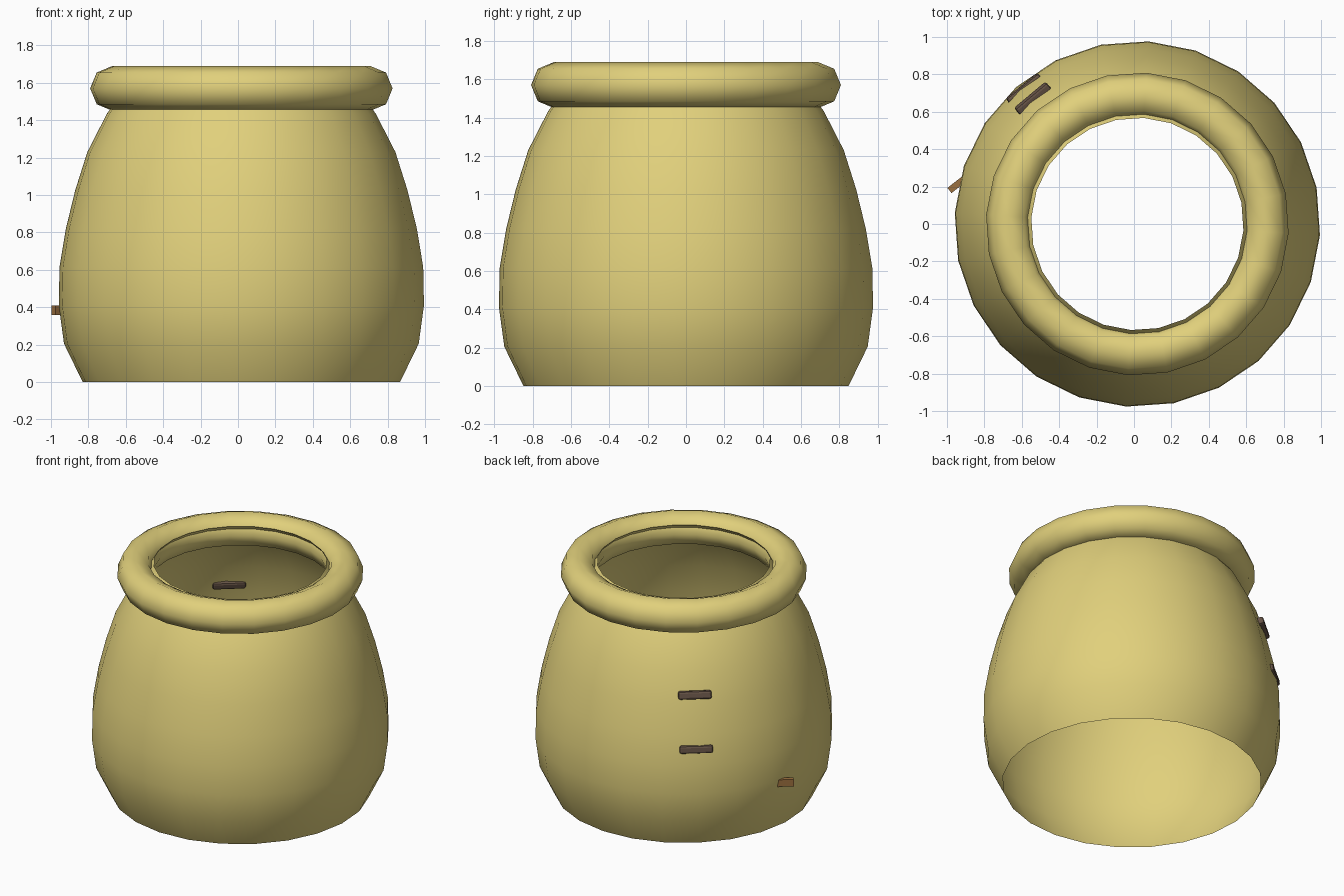
import bpy, bmesh, math
from mathutils import Matrix, Vector

if "Cube" in bpy.data.objects:
    bpy.data.objects.remove(bpy.data.objects["Cube"])

CX, SIDES, TURN = 0.018, 24, math.radians(11.5)


def material(name, rgb):
    m = bpy.data.materials.new(name)
    m.diffuse_color = (*rgb, 1)
    m.use_nodes = True
    m.node_tree.nodes["Principled BSDF"].inputs["Base Color"].default_value = m.diffuse_color
    return m


def finish(bm, name, mat, smooth):
    me = bpy.data.meshes.new(name)
    bm.to_mesh(me)
    bm.free()
    me.materials.append(mat)
    for p in me.polygons:
        p.use_smooth = smooth
    ob = bpy.data.objects.new(name, me)
    bpy.context.collection.objects.link(ob)
    return ob


def lathe(name, profile, mat, closed=False):
    bm = bmesh.new()
    rings = []
    for r, z in profile:
        rings.append([bm.verts.new((CX + r * math.cos(TURN + math.tau * i / SIDES),
                                    r * math.sin(TURN + math.tau * i / SIDES), z))
                      for i in range(SIDES)])
    pairs = list(zip(rings, rings[1:]))
    if closed:
        pairs.append((rings[-1], rings[0]))
    for a, b in pairs:
        for i in range(SIDES):
            j = (i + 1) % SIDES
            bm.faces.new((a[i], a[j], b[j], b[i]))
    return finish(bm, name, mat, True)


def bar(name, centre, size, yaw, tilt, bevel, mat):
    bm = bmesh.new()
    bmesh.ops.create_cube(bm, size=1, matrix=Matrix.Diagonal((*size, 1)))
    if bevel:
        bmesh.ops.bevel(bm, geom=bm.edges[:], offset=bevel, segments=2,
                        profile=0.5, affect='EDGES')
    rot = Matrix.Rotation(math.radians(yaw), 4, 'Z') @ Matrix.Rotation(math.radians(tilt), 4, 'X')
    bmesh.ops.transform(bm, matrix=Matrix.Translation(Vector(centre)) @ rot, verts=bm.verts)
    return finish(bm, name, mat, False)


clay = material("yellow_clay", (0.75, 0.63, 0.20))
brown = material("dark_brown", (0.13, 0.085, 0.06))
wood = material("wood", (0.33, 0.16, 0.05))

# Open-ended pot wall, its top edge poking just inside the rim
lathe("pot_body", [(0.85, 0), (0.95, 0.205), (0.978, 0.41), (0.974, 0.615), (0.94, 0.82),
                   (0.89, 1.025), (0.825, 1.23), (0.72, 1.435), (0.568, 1.64)], clay)

# Rolled rim with an eight-sided section
lathe("rim", [(0.69 + 0.12 * math.cos(k * math.tau / 8), 1.57 + 0.12 * math.sin(k * math.tau / 8))
              for k in range(8)], clay, closed=True)

# Two pegs on the back left wall
bar("upper_peg", (-0.54, 0.67, 1.08), (0.22, 0.05, 0.055), 40, 15, 0.014, brown)
bar("lower_peg", (-0.585, 0.72, 0.72), (0.22, 0.05, 0.055), 39, 8, 0.014, brown)

# Wooden peg mostly sunk into the left wall
bar("side_peg", (-0.90, 0.247, 0.383), (0.22, 0.035, 0.05), 38, 0, 0, wood)
